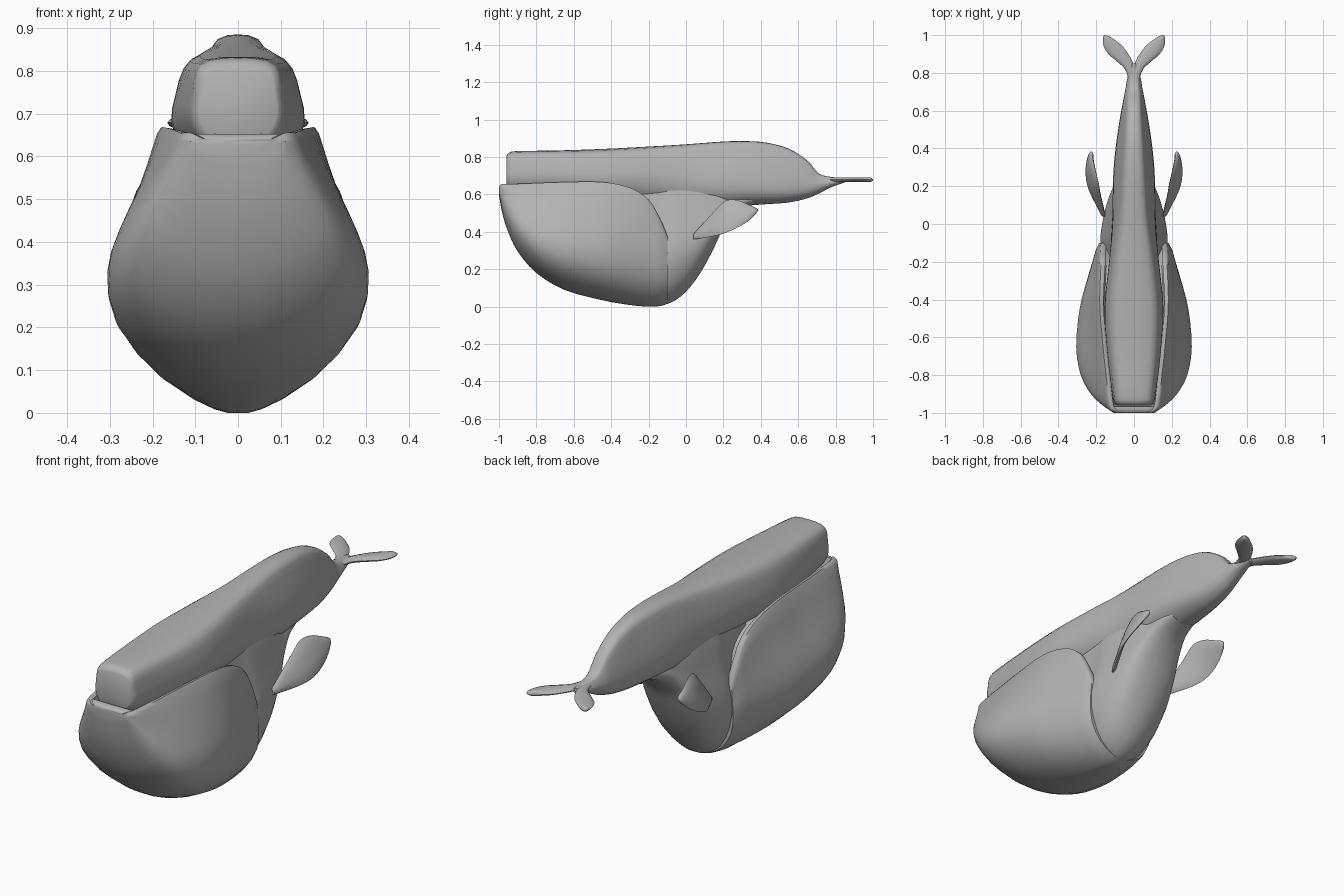
import bpy, bmesh, math
from mathutils import Vector

grey = bpy.data.materials.new("whale grey")
grey.diffuse_color = (0.45, 0.45, 0.45, 1)


def smooth(rows, steps, closed=False):
    """Catmull-Rom resampling of a list of equal-length number rows."""
    n, out = len(rows), []
    for i in range(n if closed else n - 1):
        if closed:
            p = [rows[(i + k) % n] for k in (-1, 0, 1, 2)]
        else:
            p = [rows[min(max(i + k, 0), n - 1)] for k in (-1, 0, 1, 2)]
        for s in range(steps):
            t = s / steps
            out.append([0.5 * (2 * b + (c - a) * t + (2 * a - 5 * b + 4 * c - d) * t * t
                               + (3 * b - a - 3 * c + d) * t ** 3)
                        for a, b, c, d in zip(*p)])
    if not closed:
        out.append(list(rows[-1]))
    return out


def loft(name, rings):
    """Skin closed rings of points and cap both ends."""
    bm = bmesh.new()
    vs = [[bm.verts.new(p) for p in r] for r in rings]
    n = len(vs[0])
    for a, b in zip(vs, vs[1:]):
        for i in range(n):
            bm.faces.new((a[i], a[(i + 1) % n], b[(i + 1) % n], b[i]))
    bm.faces.new(vs[0])
    bm.faces.new(vs[-1][::-1])
    bmesh.ops.recalc_face_normals(bm, faces=bm.faces[:])
    me = bpy.data.meshes.new(name)
    bm.to_mesh(me)
    bm.free()
    me.materials.append(grey)
    ob = bpy.data.objects.new(name, me)
    bpy.context.collection.objects.link(ob)
    bpy.ops.object.select_all(action='DESELECT')
    ob.select_set(True)
    bpy.context.view_layer.objects.active = ob
    bpy.ops.object.shade_smooth_by_angle(angle=math.radians(50))
    return ob


def body(name, stations, half):
    """Mirror-symmetric loft along y; half() gives points from top to bottom."""
    rings = []
    for st in smooth(stations, 3):
        h = half(*st)
        ring = h + [(-x, z) for x, z in h[-2:0:-1]]
        rings.append([(x, st[0], z) for x, z in smooth(ring, 2, True)])
    return loft(name, rings)


# Head, back and tail stock: y, top z, top width, side width, side z, bottom z
def back_half(y, zt, wt, ws, zs, zb):
    r = 0.14 * (zt - zs)
    return [(0, zt), (wt * 0.7, zt - r * 0.3), (wt, zt - r * 1.6),
            ((wt + 2 * ws) / 3, zs + (zt - zs) * 0.4), (ws, zs),
            (ws * 0.8, zs + (zb - zs) * 0.6), (ws * 0.35, zb + (zs - zb) * 0.08), (0, zb)]


body("head_and_back", [
    (-0.96, 0.805, 0.082, 0.092, 0.70, 0.63),
    (-0.945, 0.824, 0.094, 0.105, 0.69, 0.61),
    (-0.90, 0.832, 0.100, 0.115, 0.69, 0.60),
    (-0.70, 0.835, 0.118, 0.140, 0.69, 0.58),
    (-0.45, 0.843, 0.127, 0.156, 0.68, 0.56),
    (-0.20, 0.856, 0.105, 0.132, 0.68, 0.54),
    (0.00, 0.868, 0.082, 0.115, 0.66, 0.52),
    (0.20, 0.883, 0.070, 0.112, 0.64, 0.53),
    (0.32, 0.885, 0.064, 0.106, 0.635, 0.54),
    (0.43, 0.877, 0.056, 0.094, 0.63, 0.548),
    (0.55, 0.845, 0.047, 0.076, 0.63, 0.557),
    (0.65, 0.780, 0.038, 0.058, 0.64, 0.580),
    (0.71, 0.712, 0.031, 0.046, 0.65, 0.605),
    (0.78, 0.693, 0.022, 0.034, 0.662, 0.640),
    (0.85, 0.688, 0.010, 0.016, 0.676, 0.664)], back_half)


# Lower jaw pouch with raised rim: y, rim z, rim width, belly width, belly z, bottom z
def jaw_half(y, zt, wt, ws, zs, zb):
    d = 0.045 if y > -0.965 else 0.003
    h, u = zs - zb, zt - zs
    return [(0, zt - d), (wt - 0.036, zt - d), (wt - 0.03, zt - 0.006), (wt - 0.015, zt),
            (wt, zt - 0.012), (wt + (ws - wt) * 0.42, zs + u * 0.6),
            (wt + (ws - wt) * 0.8, zs + u * 0.28), (ws, zs), (ws * 0.94, zb + h * 0.58),
            (ws * 0.65, zb + h * 0.22), (ws * 0.25, zb + h * 0.03), (0, zb)]


body("jaw_pouch", [
    (-1.0, 0.645, 0.105, 0.107, 0.625, 0.60),
    (-0.985, 0.655, 0.124, 0.130, 0.59, 0.51),
    (-0.955, 0.656, 0.138, 0.172, 0.52, 0.41),
    (-0.90, 0.657, 0.146, 0.228, 0.44, 0.295),
    (-0.80, 0.660, 0.158, 0.282, 0.37, 0.180),
    (-0.65, 0.664, 0.174, 0.306, 0.33, 0.090),
    (-0.45, 0.664, 0.190, 0.288, 0.30, 0.035),
    (-0.30, 0.634, 0.187, 0.250, 0.29, 0.009),
    (-0.20, 0.572, 0.181, 0.220, 0.28, 0.0),
    (-0.14, 0.475, 0.179, 0.203, 0.27, 0.003),
    (-0.10, 0.380, 0.174, 0.184, 0.25, 0.015)], jaw_half)


# Throat joining the pouch to the underside of the back
def throat_half(y, zt, wt, ws, zs, zb):
    h = zs - zb
    return [(0, zt), (wt, zt), (wt + (ws - wt) * 0.35, zs + (zt - zs) * 0.6), (ws, zs),
            (ws * 0.93, zb + h * 0.55), (ws * 0.65, zb + h * 0.2),
            (ws * 0.25, zb + h * 0.03), (0, zb)]


body("throat", [
    (-0.30, 0.64, 0.100, 0.150, 0.30, 0.03),
    (-0.15, 0.64, 0.100, 0.170, 0.30, 0.012),
    (-0.08, 0.64, 0.105, 0.178, 0.32, 0.022),
    (0.00, 0.64, 0.102, 0.169, 0.34, 0.080),
    (0.08, 0.63, 0.098, 0.152, 0.38, 0.185),
    (0.15, 0.62, 0.090, 0.130, 0.45, 0.315),
    (0.20, 0.615, 0.082, 0.110, 0.50, 0.420),
    (0.27, 0.61, 0.070, 0.090, 0.56, 0.505),
    (0.36, 0.60, 0.050, 0.070, 0.58, 0.545)], throat_half)


def fin(name, stations, side, thick):
    """Flat blade; each station is one edge point and the opposite edge point."""
    rings = []
    for x0, y0, z0, x1, y1, z1 in smooth(stations, 3):
        a, b = Vector((x0, y0, z0)), Vector((x1, y1, z1))
        half = (b - a) / 2
        n = half.cross(Vector((0, 1, 0))).normalized() * min(thick, half.length * 0.6)
        ring = []
        for k in range(10):
            t = math.tau * k / 10
            p = (a + b) / 2 + half * math.cos(t) + n * math.sin(t)
            ring.append((p.x * side, p.y, p.z))
        rings.append(ring)
    loft(name, rings)


# Flippers: y, centre x, lower z, upper z; lower edge leans outward
flipper = [(0.04, 0.160, 0.360, 0.388), (0.10, 0.182, 0.368, 0.455),
           (0.16, 0.204, 0.380, 0.520), (0.21, 0.217, 0.394, 0.566),
           (0.27, 0.228, 0.420, 0.571), (0.33, 0.232, 0.455, 0.548),
           (0.37, 0.228, 0.492, 0.530), (0.385, 0.226, 0.514, 0.520)]
# Tail flukes: y, inner x, outer x
fluke = [(0.77, -0.005, 0.030), (0.82, -0.005, 0.048), (0.86, 0.008, 0.090),
         (0.90, 0.030, 0.136), (0.94, 0.060, 0.160), (0.97, 0.095, 0.165),
         (0.99, 0.125, 0.164), (1.0, 0.148, 0.159)]
for side, label in ((1, "right"), (-1, "left")):
    fin(label + "_flipper", [(c + 0.18 * (hi - lo), y, lo, c - 0.18 * (hi - lo), y, hi)
                             for y, c, lo, hi in flipper], side, 0.012)
    fin(label + "_fluke", [(a, y, 0.677, b, y, 0.679) for y, a, b in fluke], side, 0.013)
